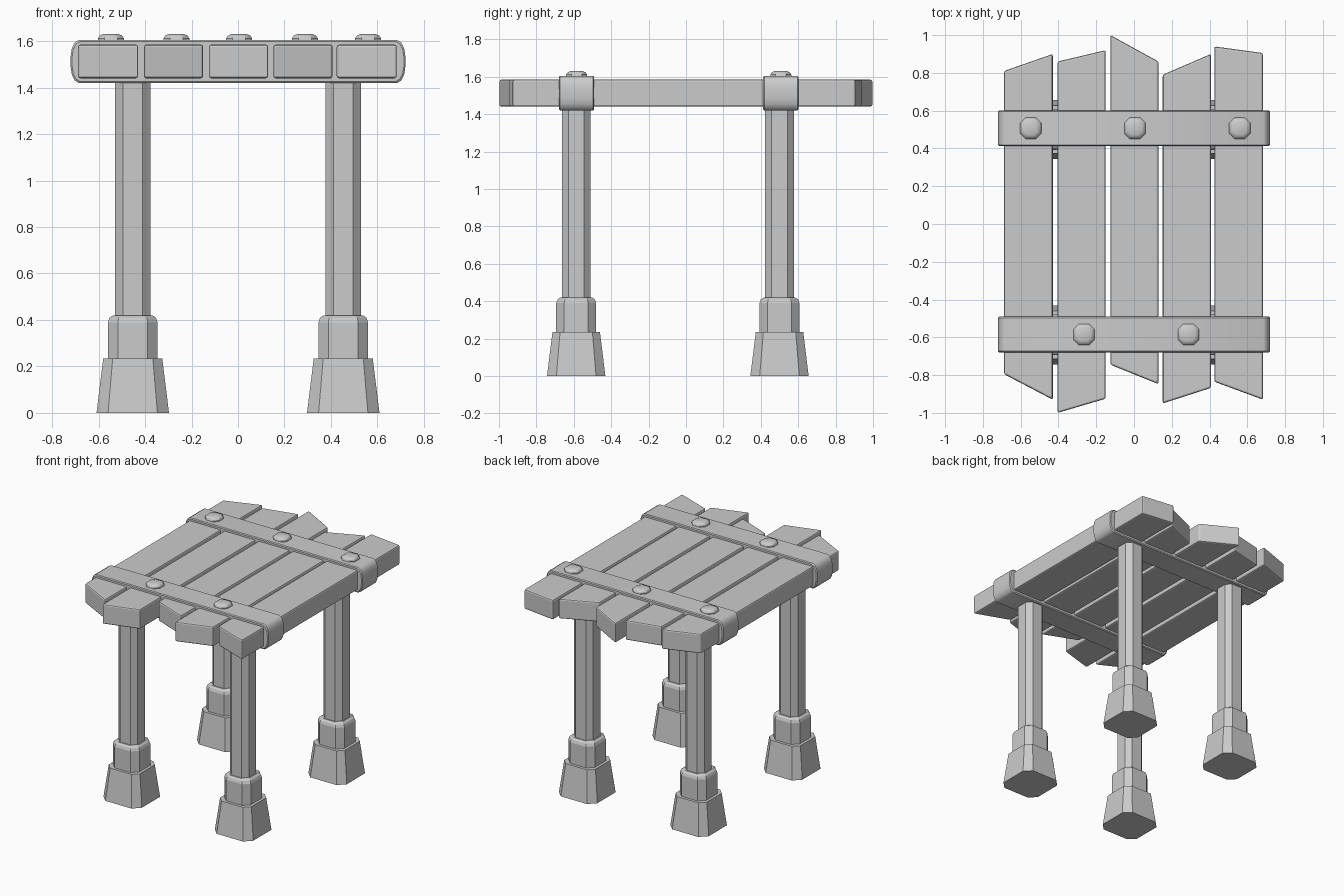
import bpy, bmesh
from mathutils import Vector

if "Cube" in bpy.data.objects:
    bpy.data.objects.remove(bpy.data.objects["Cube"])


def finish(name, bm, bevel=0.0, segments=2, smooth=False):
    bmesh.ops.recalc_face_normals(bm, faces=bm.faces)
    mesh = bpy.data.meshes.new(name)
    bm.to_mesh(mesh)
    bm.free()
    ob = bpy.data.objects.new(name, mesh)
    bpy.context.collection.objects.link(ob)
    if bevel:
        mod = ob.modifiers.new("edge_bevel", 'BEVEL')
        mod.width = bevel
        mod.segments = segments
        mod.limit_method = 'ANGLE'
        mod.angle_limit = 0.7
    if smooth:
        bpy.ops.object.select_all(action='DESELECT')
        ob.select_set(True)
        bpy.context.view_layer.objects.active = ob
        bpy.ops.object.shade_smooth_by_angle(angle=0.6)
    return ob


def loft(name, rings, **kw):
    """Closed solid through a list of equal-length point rings."""
    bm = bmesh.new()
    loops = [[bm.verts.new(Vector(p)) for p in ring] for ring in rings]
    n = len(loops[0])
    for a, b in zip(loops, loops[1:]):
        for i in range(n):
            j = (i + 1) % n
            bm.faces.new((a[i], a[j], b[j], b[i]))
    bm.faces.new(loops[0][::-1])
    bm.faces.new(loops[-1])
    return finish(name, bm, **kw)


def cut_square(cx, cy, z, h, k):
    """Square of half-width h with corners cut; k = flat part of each side."""
    f = h * k
    return [(cx + x, cy + y, z) for x, y in
            ((h, -f), (h, f), (f, h), (-f, h), (-h, f), (-h, -f), (-f, -h), (f, -h))]


# Planks: left x, right x, back-left y, back-right y, front-left y, front-right y
planks = [
    (-.688, -.43, .81, .90, -.795, -.93),
    (-.405, -.15, .86, .92, -1.0, -.925),
    (-.125, .13, 1.0, .86, -.745, -.848),
    (.152, .407, .79, .90, -.95, -.868),
    (.425, .683, .94, .905, -.835, -.93),
]
for i, (x0, x1, bl, br, fl, fr) in enumerate(planks):
    rings = [[(x0, fl, z), (x1, fr, z), (x1, br, z), (x0, bl, z)] for z in (1.44, 1.585)]
    loft(f"plank_{i + 1}", rings, bevel=.01)

# Straps wrapped around the planks, with rounded ends
half_profile = [(.685, 1.42), (.703, 1.431), (.715, 1.455), (.72, 1.487),
                (.72, 1.538), (.715, 1.57), (.703, 1.594), (.685, 1.605)]
profile = half_profile + [(-x, z) for x, z in reversed(half_profile)]
straps = {"front": (-.585, (-.265, .288)), "back": (.507, (-.547, .005, .56))}
for side, (cy, bolts) in straps.items():
    layers = ((-.094, .006), (-.088, 0), (.088, 0), (.094, .006))
    rings = [[(x - d * (1 if x > 0 else -1), cy + y, z + d * (1 if z < 1.51 else -1))
              for x, z in profile] for y, d in layers]
    loft(f"{side}_strap", rings, smooth=True)
    # Bolt heads
    for i, bx in enumerate(bolts):
        rings = [cut_square(bx, cy, z, h, .5) for z, h in
                 ((1.59, .056), (1.612, .056), (1.624, .048), (1.63, .034))]
        loft(f"{side}_bolt_{i + 1}", rings, smooth=True)

# Legs: post, cuff and flared foot
for side, cy in (("front", -.587), ("back", .5)):
    for hand, cx in (("left", -.453), ("right", .453)):
        name = f"{side}_{hand}"
        loft(name + "_leg", [cut_square(cx, cy, z, .077, .54) for z in (.4, 1.45)])
        loft(name + "_cuff", [cut_square(cx, cy, z, h, .6) for z, h in
                              ((.22, .107), (.39, .107), (.409, .1), (.42, .085))])
        loft(name + "_foot", [cut_square(cx, cy, z, h, .68) for z, h in
                              ((0, .156), (.235, .127))])
